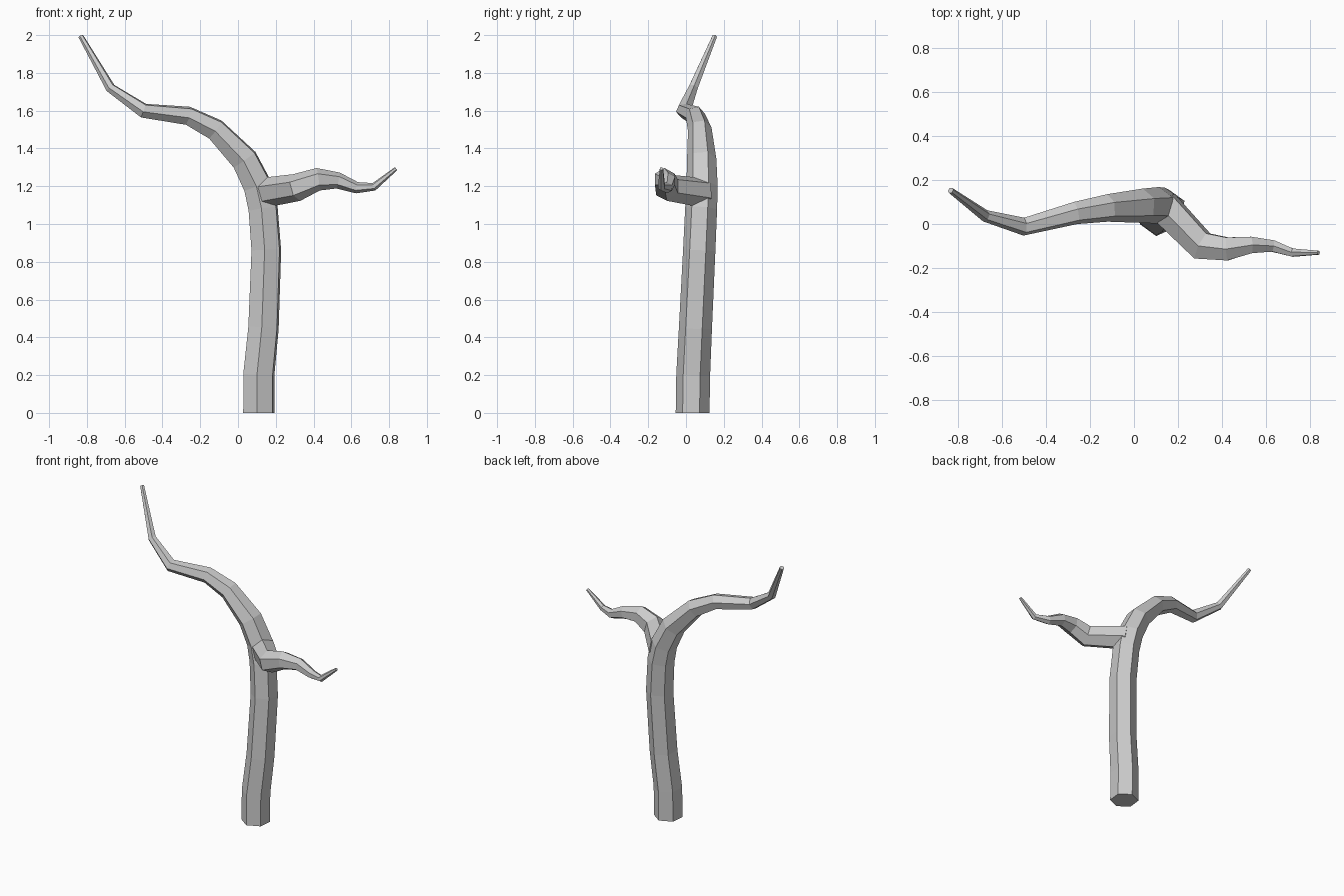
import bpy, bmesh, math
from mathutils import Vector

if "Cube" in bpy.data.objects:
    bpy.data.objects.remove(bpy.data.objects["Cube"])

SIDES, PHASE = 6, math.radians(24)


def limb(name, pts):
    """Six-sided tapering tube through (x, y, z, radius) points."""
    pos = [Vector(p[:3]) for p in pts]
    dirs = [(b - a).normalized() for a, b in zip(pos, pos[1:])]
    bm = bmesh.new()
    prev, u, rings = Vector((0, 0, 1)), Vector((math.cos(PHASE), math.sin(PHASE), 0)), []
    for i, p in enumerate(pos):
        t = (dirs[max(i - 1, 0)] + dirs[min(i, len(dirs) - 1)]).normalized()
        if i == 0 and p.z == 0:
            t = Vector((0, 0, 1))          # flat foot on the ground
        u = prev.rotation_difference(t) @ u
        prev, v = t, t.cross(u)
        r = pts[i][3]
        rings.append([bm.verts.new(p + r * (u * math.cos(k * math.tau / SIDES)
                                            + v * math.sin(k * math.tau / SIDES)))
                      for k in range(SIDES)])
    for a, b in zip(rings, rings[1:]):
        for k in range(SIDES):
            n = (k + 1) % SIDES
            bm.faces.new((a[k], a[n], b[n], b[k]))
    bm.faces.new(rings[0][::-1])
    bm.faces.new(rings[-1])
    bmesh.ops.recalc_face_normals(bm, faces=bm.faces)
    me = bpy.data.meshes.new(name)
    bm.to_mesh(me)
    bm.free()
    ob = bpy.data.objects.new(name, me)
    bpy.context.collection.objects.link(ob)
    return ob


# Trunk sweeping up into the long left branch
trunk = limb("trunk", [
    (0.11, 0.035, 0, 0.09), (0.11, 0.038, 0.2, 0.09), (0.135, 0.05, 0.45, 0.088),
    (0.15, 0.07, 0.86, 0.086), (0.133, 0.08, 1.08, 0.085), (0.105, 0.085, 1.2, 0.083),
    (0.035, 0.083, 1.34, 0.078), (-0.12, 0.073, 1.5, 0.063), (-0.265, 0.05, 1.573, 0.052),
    (-0.5, -0.012, 1.6, 0.041), (-0.675, 0.037, 1.72, 0.027), (-0.832, 0.152, 1.994, 0.014)])

# Shorter right branch
branch = limb("right_branch", [
    (0.13, 0.085, 1.165, 0.08), (0.31, -0.1, 1.193, 0.073), (0.425, -0.113, 1.237, 0.06),
    (0.53, -0.095, 1.23, 0.043), (0.63, -0.1, 1.192, 0.03), (0.72, -0.13, 1.197, 0.021),
    (0.837, -0.13, 1.293, 0.01)])

# Merge the branch into the trunk so no hidden faces remain
mod = trunk.modifiers.new("join_branch", 'BOOLEAN')
mod.operation, mod.solver, mod.object = 'UNION', 'EXACT', branch
bpy.context.view_layer.objects.active = trunk
bpy.ops.object.modifier_apply(modifier=mod.name)
bpy.data.objects.remove(branch)
trunk.name = "bare_tree"
